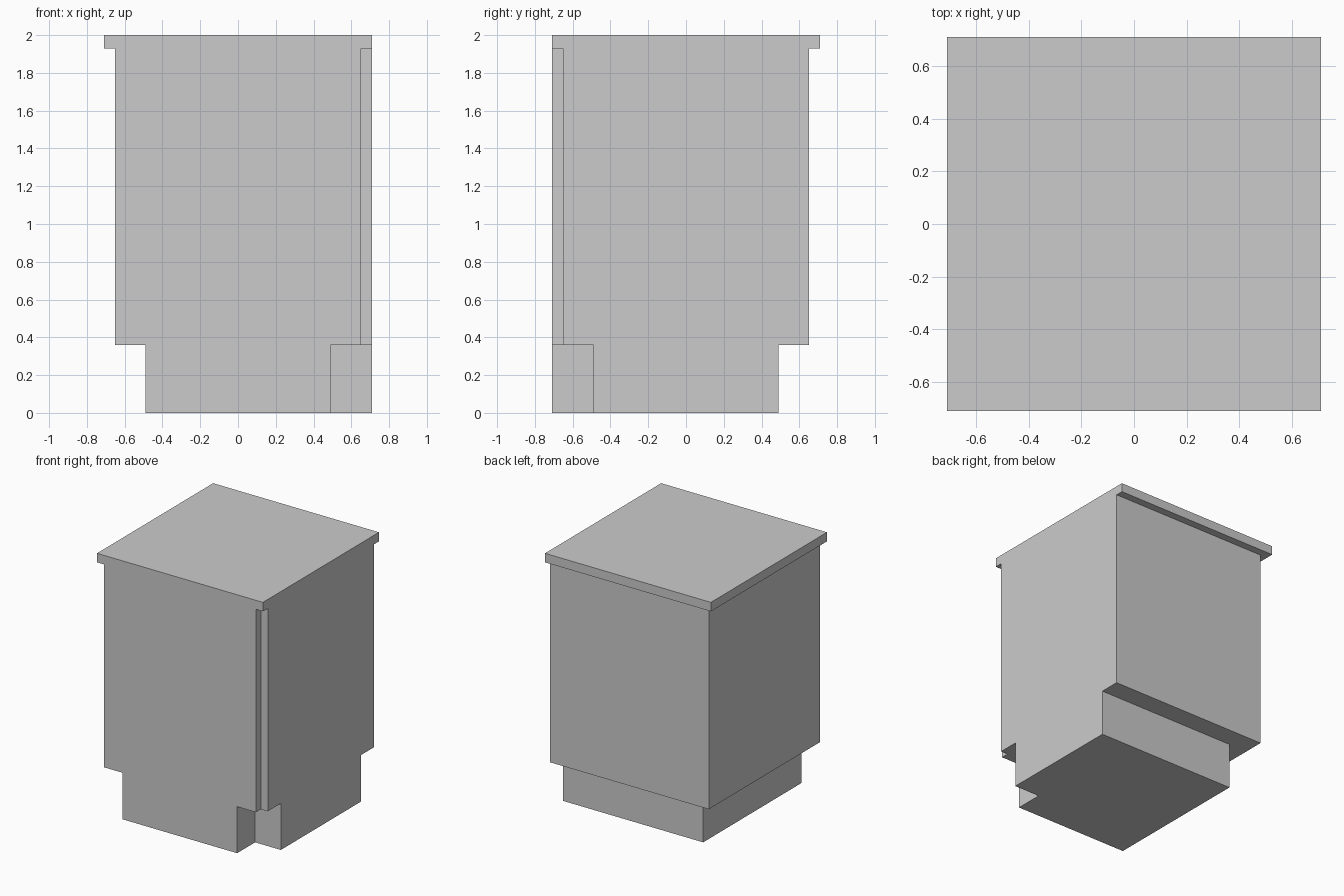
import bpy
import bmesh

if "Cube" in bpy.data.objects:
    bpy.data.objects.remove(bpy.data.objects["Cube"])

EDGE = 0.71  # half width of the square footprint


def prism(name, outline, z0, z1):
    """Extrude a counter-clockwise outline from z0 up to z1."""
    bm = bmesh.new()
    face = bm.faces.new([bm.verts.new((x, y, z0)) for x, y in outline])
    result = bmesh.ops.extrude_face_region(bm, geom=[face], use_keep_orig=True)
    top = [v for v in result["geom"] if isinstance(v, bmesh.types.BMVert)]
    bmesh.ops.translate(bm, verts=top, vec=(0, 0, z1 - z0))
    bmesh.ops.recalc_face_normals(bm, faces=bm.faces)
    mesh = bpy.data.meshes.new(name)
    bm.to_mesh(mesh)
    bm.free()
    obj = bpy.data.objects.new(name, mesh)
    bpy.context.collection.objects.link(obj)
    return obj


def notched(inset):
    """Square inset at the left and back, with the front right corner cut out."""
    return [(-inset, -EDGE), (inset, -EDGE), (inset, -inset),
            (EDGE, -inset), (EDGE, inset), (-inset, inset)]


# Recessed plinth, main corner cabinet body and overhanging worktop
prism("plinth", notched(0.49), 0.0, 0.36)
prism("cabinet_body", notched(0.65), 0.36, 1.93)
prism("worktop", [(-EDGE, -EDGE), (EDGE, -EDGE), (EDGE, EDGE), (-EDGE, EDGE)], 1.93, 2.0)
